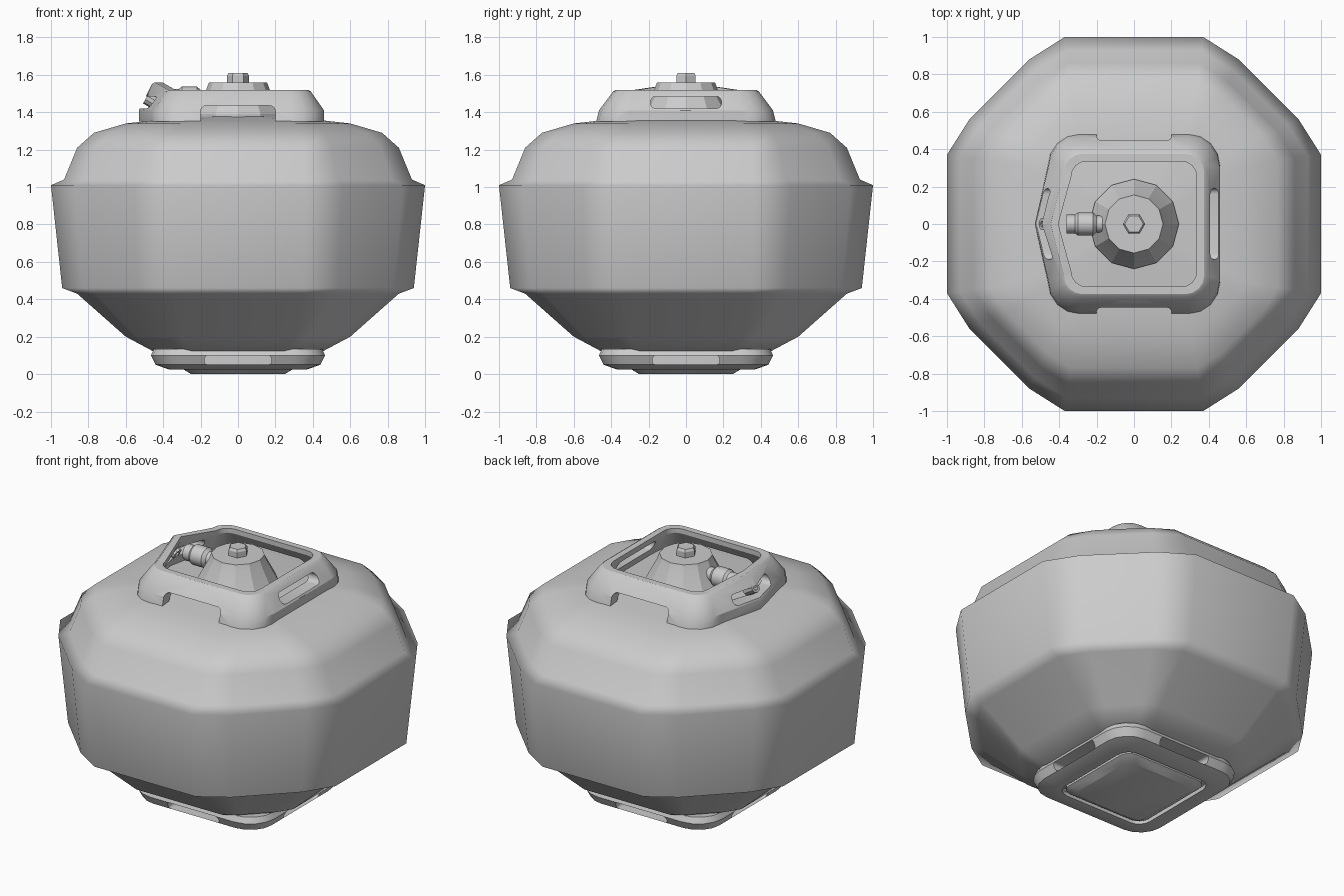
import bpy, bmesh, math
from mathutils import Vector, Matrix

if "Cube" in bpy.data.objects:
    bpy.data.objects.remove(bpy.data.objects["Cube"])

grey = bpy.data.materials.new("plain_grey")
grey.use_nodes = True
grey.diffuse_color = (0.6, 0.6, 0.6, 1)
grey.node_tree.nodes["Principled BSDF"].inputs["Base Color"].default_value = (0.6, 0.6, 0.6, 1)


def loft(name, rings, closed=False, angle=30):
    """Skin a list of equal-length rings; closed joins last to first, else caps."""
    bm = bmesh.new()
    rows = [[bm.verts.new(p) for p in ring] for ring in rings]
    n = len(rows[0])
    pairs = list(zip(rows, rows[1:])) + ([(rows[-1], rows[0])] if closed else [])
    for a, b in pairs:
        for i in range(n):
            j = (i + 1) % n
            bm.faces.new((a[i], a[j], b[j], b[i]))
    if not closed:
        bm.faces.new(rows[0])
        bm.faces.new(rows[-1])
    bmesh.ops.recalc_face_normals(bm, faces=bm.faces)
    mesh = bpy.data.meshes.new(name)
    bm.to_mesh(mesh)
    bm.free()
    obj = bpy.data.objects.new(name, mesh)
    bpy.context.collection.objects.link(obj)
    mesh.materials.append(grey)
    smooth(obj, angle)
    return obj


def smooth(obj, angle):
    bpy.ops.object.select_all(action='DESELECT')
    obj.select_set(True)
    bpy.context.view_layer.objects.active = obj
    bpy.ops.object.shade_smooth_by_angle(angle=math.radians(angle))


def tank_ring(d, h, z):
    """Square section with flats of half width h and wide faceted corners."""
    a, b = h + 0.3 * (d - h), d - 0.19 * (d - h)
    quarter = [(d, -h), (d, h), (b, a), (a, b)]
    pts = []
    for k in range(4):
        turn = Matrix.Rotation(k * math.pi / 2, 3, 'Z')
        pts += [turn @ Vector((x, y, z)) for x, y in quarter]
    return pts


def round_rect(hx, hy, r, z, steps=4):
    """Rounded rectangle with a midpoint on each side."""
    pts = []
    for k, (sx, sy) in enumerate([(1, 1), (-1, 1), (-1, -1), (1, -1)]):
        for i in range(steps + 1):
            t = (k + i / steps) * math.pi / 2
            pts.append(Vector((sx * (hx - r) + r * math.cos(t),
                               sy * (hy - r) + r * math.sin(t), z)))
        pts.append(Vector(((0, hy), (-hx, 0), (0, -hy), (hx, 0))[k] + (z,)))
    return pts


def circle(r, z, n=12):
    return [Vector((r * math.cos(i * math.tau / n), r * math.sin(i * math.tau / n), z))
            for i in range(n)]


def cut_slot(obj, turn, half, z0, z1, r, reach=(0.2, 0.8)):
    """Cut a rounded window through the wall facing +x turned by the given quarter turns."""
    spin = Matrix.Rotation(turn * math.pi / 2, 3, 'Z')
    rings = [[spin @ Vector((x, p.x, p.y + (z0 + z1) / 2))
              for p in round_rect(half, (z1 - z0) / 2, r, 0)] for x in reach]
    cutter = loft("slot_cutter", rings)
    cutter.hide_render = True
    mod = obj.modifiers.new("slot", 'BOOLEAN')
    mod.operation = 'DIFFERENCE'
    mod.solver = 'EXACT'
    mod.object = cutter
    bpy.context.view_layer.objects.active = obj
    bpy.ops.object.modifier_apply(modifier=mod.name)
    bpy.data.objects.remove(cutter)


# Tank body with a slightly proud middle band
profile = [(0.01, 0.004, 0.10), (0.45, 0.24, 0.12), (0.60, 0.30, 0.20), (0.86, 0.35, 0.43),
           (0.94, 0.36, 0.46), (1.00, 0.37, 1.01), (0.93, 0.36, 1.04), (0.86, 0.35, 1.21),
           (0.77, 0.34, 1.29), (0.60, 0.31, 1.34), (0.45, 0.24, 1.357), (0.01, 0.004, 1.395)]
body = loft("tank_body", [tank_ring(*p) for p in profile], angle=180)
body.modifiers.new("soft_band", 'WEIGHTED_NORMAL')

# Upper handle frame, with its -x side pushed out and raised to a point
frame = [round_rect(0.46, 0.48, 0.17, 1.35), round_rect(0.46, 0.465, 0.17, 1.41),
         round_rect(0.39, 0.39, 0.11, 1.51), round_rect(0.375, 0.375, 0.10, 1.52),
         round_rect(0.335, 0.335, 0.08, 1.52), round_rect(0.335, 0.335, 0.08, 1.49),
         round_rect(0.41, 0.42, 0.12, 1.35)]
for ring in frame:
    for p in ring:
        if p.x < -0.3 and abs(p.y) < 0.01:
            p.x -= 0.07
            p.z += 0.04 if p.z > 1.45 else 0
handle = loft("top_handle_frame", frame, closed=True)
for side in (1, 3):
    cut_slot(handle, side, 0.2, 1.30, 1.435, 0.03)
for side in (0, 2):
    cut_slot(handle, side, 0.19, 1.42, 1.485, 0.03)
smooth(handle, 30)

# Small eyelet in the raised side of the handle
eyelet = loft("handle_eyelet", [circle(r, z, 10) for r, z in
              ((0.035, -0.035), (0.035, 0.035), (0.018, 0.035), (0.018, -0.035))], closed=True)
eyelet.location = (-0.46, 0, 1.46)
eyelet.rotation_euler = (0, math.radians(-60), 0)

# Neck, flange and hexagonal bolt
loft("neck", [circle(0.24, 1.36), circle(0.24, 1.39), circle(0.17, 1.52),
              circle(0.155, 1.56)], angle=25)
loft("hex_bolt", [circle(0.06, 1.55, 6), circle(0.06, 1.595, 6), circle(0.05, 1.61, 6)], angle=20)

# Side valve lying along x
valve = loft("side_valve", [circle(r, z) for r, z in
             ((0.045, 0.10), (0.045, 0.20), (0.062, 0.22), (0.062, 0.30),
              (0.05, 0.315), (0.05, 0.36))], angle=35)
valve.location = (0, 0, 1.475)
valve.rotation_euler = (0, -math.pi / 2, 0)

# Foot frame with a window in every side
foot = loft("foot_frame", [round_rect(d, d, r, z) for d, r, z in
            ((0.45, 0.16, 0.135), (0.465, 0.17, 0.10), (0.44, 0.15, 0.05), (0.37, 0.11, 0.025),
             (0.32, 0.08, 0.025), (0.32, 0.08, 0.05), (0.40, 0.12, 0.13))], closed=True)
for side in range(4):
    cut_slot(foot, side, 0.18, 0.05, 0.10, 0.02)
smooth(foot, 30)

# Bottom pad
loft("bottom_pad", [round_rect(d, d, r, z) for d, r, z in
     ((0.30, 0.07, 0.12), (0.30, 0.07, 0.03), (0.25, 0.05, 0.0))])
